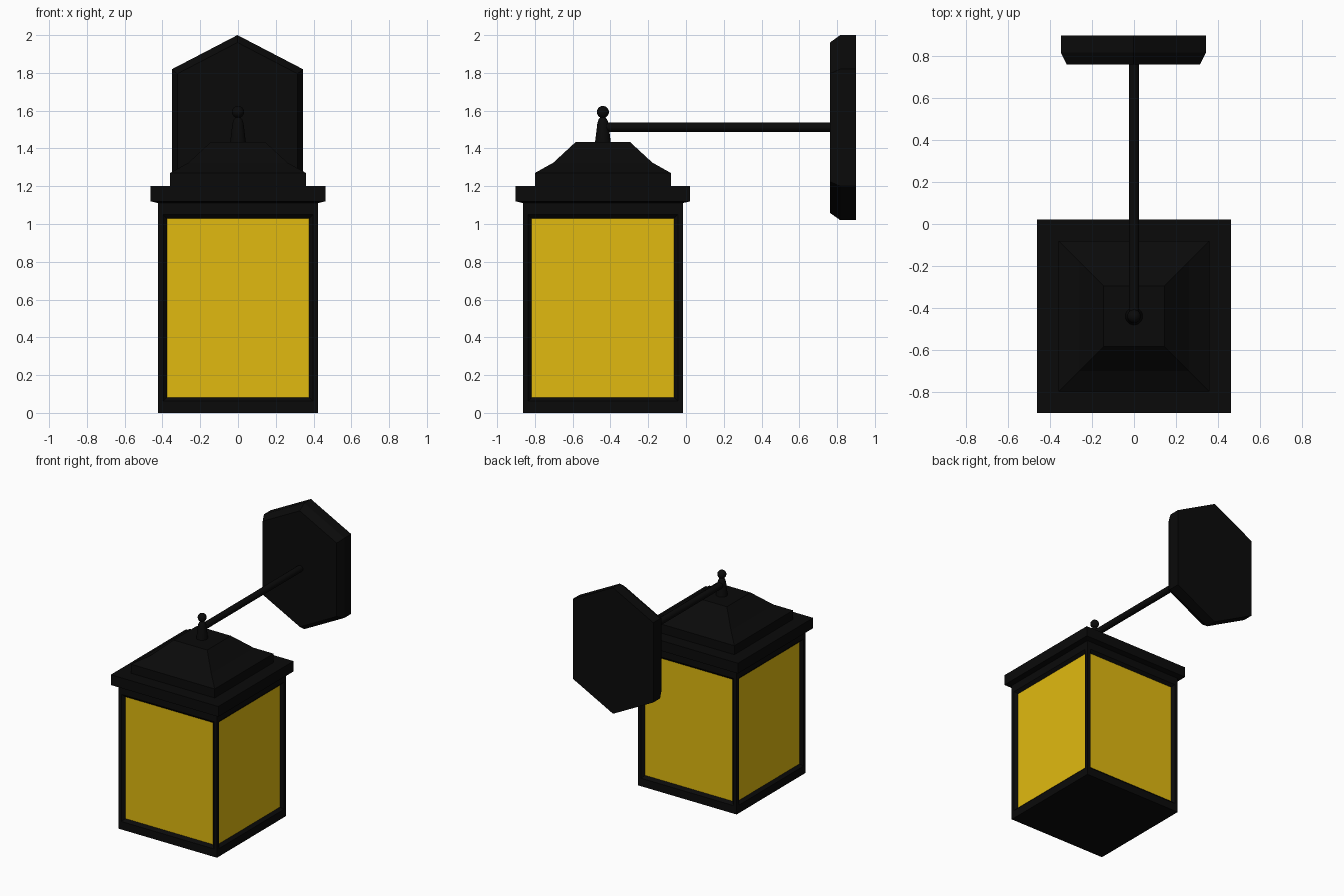
import bpy, bmesh, math
from mathutils import Vector

if "Cube" in bpy.data.objects:
    bpy.data.objects.remove(bpy.data.objects["Cube"])

CY = -0.44  # centre of the lantern in y


def material(name, color):
    m = bpy.data.materials.new(name)
    m.diffuse_color = color
    m.use_nodes = True
    m.node_tree.nodes["Principled BSDF"].inputs["Base Color"].default_value = m.diffuse_color
    return m


BLACK = material("black_metal", (0.003, 0.003, 0.003, 1))
AMBER = material("amber_glass", (0.75, 0.49, 0.005, 1))


def finish(name, bm, mat, smooth=False):
    bmesh.ops.recalc_face_normals(bm, faces=bm.faces[:])
    me = bpy.data.meshes.new(name)
    bm.to_mesh(me)
    bm.free()
    me.materials.append(mat)
    ob = bpy.data.objects.new(name, me)
    bpy.context.collection.objects.link(ob)
    if smooth:
        bpy.ops.object.select_all(action='DESELECT')
        ob.select_set(True)
        bpy.context.view_layer.objects.active = ob
        bpy.ops.object.shade_smooth_by_angle(angle=math.radians(40))
    return ob


def loft(name, rings, smooth=False):
    """Closed skin through rings of points, capped at both ends."""
    bm = bmesh.new()
    loops = [[bm.verts.new(p) for p in r] for r in rings]
    n = len(loops[0])
    for a, b in zip(loops, loops[1:]):
        for i in range(n):
            j = (i + 1) % n
            bm.faces.new((a[i], a[j], b[j], b[i]))
    bm.faces.new(loops[0])
    bm.faces.new(loops[-1])
    return finish(name, bm, BLACK, smooth)


def square(half, z):
    return [(sx * half, CY + sy * half, z)
            for sx, sy in ((-1, -1), (1, -1), (1, 1), (-1, 1))]


def circle(r, z, n=20):
    return [(r * math.cos(2 * math.pi * i / n),
             CY + r * math.sin(2 * math.pi * i / n), z) for i in range(n)]


# Lantern frame: box with a sloped, recessed opening in each side
H, TOP = 0.424, 1.115
bm = bmesh.new()
bmesh.ops.create_cube(bm, size=1)
for v in bm.verts:
    v.co = Vector((v.co.x * 2 * H, CY + v.co.y * 2 * H, (v.co.z + 0.5) * TOP))
bm.normal_update()
sides = [f for f in bm.faces if abs(f.normal.z) < 0.5]
bmesh.ops.inset_individual(bm, faces=sides, thickness=0.038)
for f in sides:
    for v in f.verts:
        v.co.z = 1.05 if v.co.z > 0.5 else 0.062
bm.normal_update()
bmesh.ops.inset_individual(bm, faces=sides, thickness=0.029, depth=-0.02)
panes = [[v.co.copy() for v in f.verts] for f in sides]
bmesh.ops.delete(bm, geom=sides, context='FACES_ONLY')
finish("lantern_frame", bm, BLACK)

# Glass panes filling the openings
for i, corners in enumerate(panes):
    bm = bmesh.new()
    f = bm.faces.new([bm.verts.new(c) for c in corners])
    f.normal_update()
    if f.normal.dot(f.calc_center_median() - Vector((0, CY, 0.55))) < 0:
        f.normal_flip()
    me = bpy.data.meshes.new(f"glass_pane_{i + 1}")
    bm.to_mesh(me)
    bm.free()
    me.materials.append(AMBER)
    bpy.context.collection.objects.link(bpy.data.objects.new(me.name, me))

# Overhanging eave and stepped roof
loft("eave", [square(h, z) for h, z in
              ((0.42, 1.11), (0.462, 1.12), (0.462, 1.20), (0.36, 1.20))])
loft("roof", [square(h, z) for h, z in
              ((0.36, 1.195), (0.36, 1.27), (0.262, 1.325), (0.145, 1.433))])

# Finial: tapered stem and ball
loft("finial_stem", [circle(r, z) for r, z in
                     ((0.042, 1.43), (0.029, 1.535), (0.022, 1.555), (0.012, 1.565))], True)
bm = bmesh.new()
bmesh.ops.create_uvsphere(bm, u_segments=20, v_segments=12, radius=0.032)
bmesh.ops.translate(bm, verts=bm.verts, vec=(0, CY, 1.593))
finish("finial_ball", bm, BLACK, True)

# Round arm reaching back to the wall
arm = [(0.025 * math.cos(math.pi * i / 8), 1.513 + 0.025 * math.sin(math.pi * i / 8))
       for i in range(16)]
loft("arm", [[(x, y, z) for x, z in arm] for y in (CY, 0.78)], True)

# Hexagonal wall plate with chamfered front edge
hexagon = ((0, 0.49), (0.346, 0.31), (0.346, -0.31), (0, -0.49), (-0.346, -0.31), (-0.346, 0.31))
loft("wall_plate", [[(x * s - 0.003, y, 1.51 + z * s) for x, z in hexagon]
                    for y, s in ((0.762, 0.92), (0.817, 1), (0.90, 1))])
